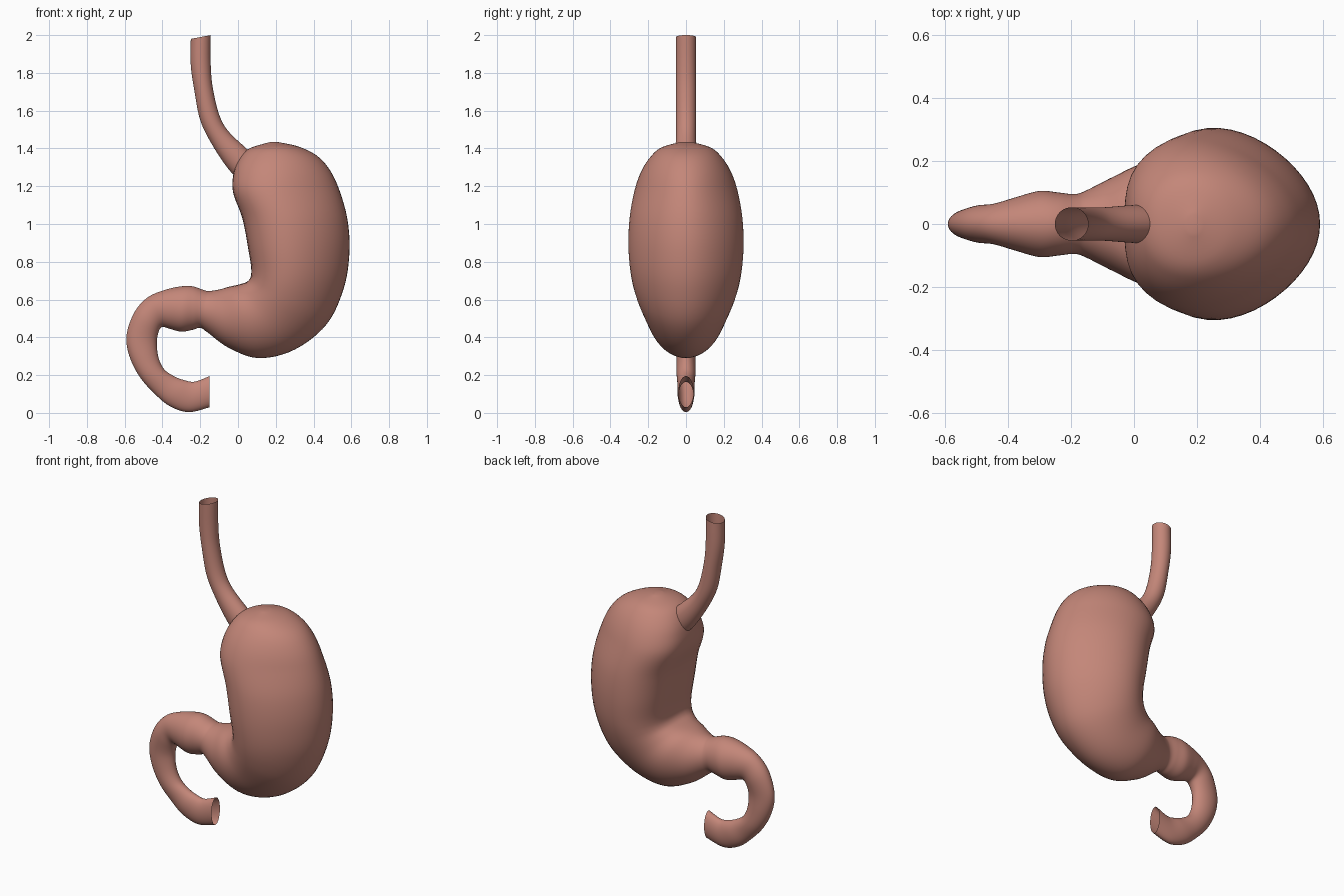
import bpy
import bmesh
import math
from mathutils import Vector

cube = bpy.data.objects.get("Cube")
if cube:
    bpy.data.objects.remove(cube, do_unlink=True)

RING = 48    # vertices around each section
STEPS = 6    # interpolated sections between two stations

flesh = bpy.data.materials.new("flesh pink")
flesh.use_nodes = True
flesh_colour = (0.55, 0.24, 0.19, 1.0)
flesh.diffuse_color = flesh_colour
flesh.node_tree.nodes["Principled BSDF"].inputs["Base Color"].default_value = flesh_colour


def catmull_rom(before, start, end, after, t):
    """Smooth blend from start to end."""
    return (start * 2 + (end - before) * t
            + (before * 2 - start * 5 + end * 4 - after) * t ** 2
            + (start * 3 - before - end * 3 + after) * t ** 3) / 2


def refine(stations):
    """Insert smooth in-between sections."""
    rows = [Vector(station) for station in stations]
    last = len(rows) - 1
    result = []
    for i in range(last):
        before, after = rows[max(i - 1, 0)], rows[min(i + 2, last)]
        for step in range(STEPS):
            result.append(catmull_rom(before, rows[i], rows[i + 1], after, step / STEPS))
    result.append(rows[last])
    return result


def loft(name, stations, close_start=False):
    """Skin oval sections: inner x, z, outer x, z and half depth in y."""
    bm = bmesh.new()
    rings = []
    for inner_x, inner_z, outer_x, outer_z, depth in refine(stations):
        inner = Vector((inner_x, 0, inner_z))
        outer = Vector((outer_x, 0, outer_z))
        centre, half = (inner + outer) / 2, (outer - inner) / 2
        # wide sections are fuller on the inner side and slightly dished there
        fullness = min(max((depth - 0.12) / 0.15, 0), 1)
        ring = []
        for k in range(RING):
            angle = math.tau * k / RING
            across, side = math.cos(angle), math.sin(angle)
            y = depth * side * (1 - 0.2 * fullness * across) / (1 + 0.02 * fullness)
            dish = 0.08 * fullness * max(-across, 0) ** 12
            point = centre + half * (across + dish)
            ring.append(bm.verts.new((point.x, y, point.z)))
        rings.append(ring)
    for lower, upper in zip(rings, rings[1:]):
        for k in range(RING):
            n = (k + 1) % RING
            bm.faces.new((lower[k], lower[n], upper[n], upper[k]))
    if close_start:
        bm.faces.new(rings[0])
    bmesh.ops.recalc_face_normals(bm, faces=bm.faces)
    mesh = bpy.data.meshes.new(name)
    bm.to_mesh(mesh)
    bm.free()
    for polygon in mesh.polygons:
        polygon.use_smooth = True
    mesh.materials.append(flesh)
    part = bpy.data.objects.new(name, mesh)
    bpy.context.collection.objects.link(part)
    return part


# Stomach pouch, from the dome at the top to the narrow outlet
pouch = [
    (0.17, 1.434, 0.21, 1.434, 0.03),
    (0.06, 1.40, 0.32, 1.41, 0.13),
    (0, 1.35, 0.42, 1.36, 0.19),
    (-0.04, 1.27, 0.49, 1.28, 0.24),
    (-0.05, 1.17, 0.54, 1.17, 0.275),
    (0, 1.03, 0.58, 1.02, 0.3),
    (0.03, 0.88, 0.59, 0.85, 0.305),
    (0.05, 0.76, 0.56, 0.66, 0.29),
    (0.04, 0.71, 0.47, 0.47, 0.26),
    (0, 0.69, 0.3, 0.335, 0.22),
    (-0.05, 0.675, 0.11, 0.29, 0.19),
    (-0.1, 0.655, -0.05, 0.345, 0.145),
    (-0.15, 0.645, -0.16, 0.425, 0.105),
]

# Intestine, curling round to an open end
intestine = [
    (-0.18, 0.65, -0.2, 0.45, 0.095),
    (-0.24, 0.67, -0.24, 0.44, 0.1),
    (-0.3, 0.67, -0.3, 0.43, 0.105),
    (-0.39, 0.65, -0.36, 0.445, 0.085),
    (-0.48, 0.61, -0.4, 0.455, 0.065),
    (-0.55, 0.53, -0.42, 0.43, 0.06),
    (-0.59, 0.41, -0.43, 0.37, 0.05),
    (-0.575, 0.3, -0.42, 0.29, 0.05),
    (-0.52, 0.19, -0.39, 0.23, 0.05),
    (-0.44, 0.1, -0.34, 0.195, 0.045),
    (-0.36, 0.035, -0.29, 0.175, 0.045),
    (-0.26, 0.004, -0.23, 0.165, 0.04),
    (-0.15, 0.03, -0.15, 0.195, 0.04),
]
loft("stomach_and_intestine", pouch + intestine, close_start=True)

# Gullet, open at the top and running into the pouch
gullet = [
    (-0.25, 1.98, -0.145, 2, 0.053),
    (-0.25, 1.84, -0.145, 1.86, 0.053),
    (-0.23, 1.7, -0.135, 1.73, 0.053),
    (-0.2, 1.55, -0.1, 1.58, 0.053),
    (-0.14, 1.425, -0.05, 1.49, 0.053),
    (-0.05, 1.29, 0.05, 1.395, 0.06),
    (0.04, 1.2, 0.13, 1.32, 0.06),
]
loft("gullet", gullet)
